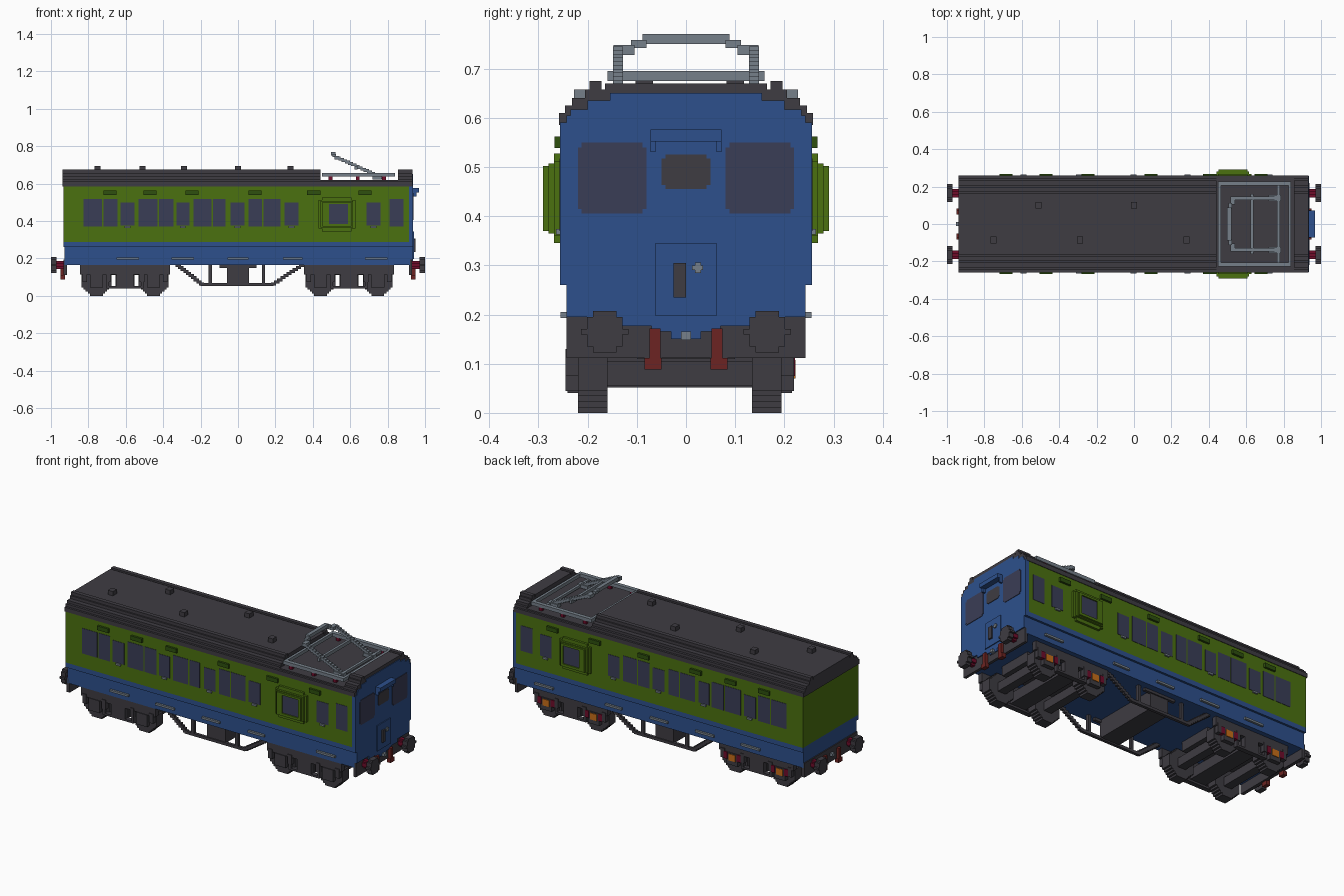
import bpy, bmesh, math
from mathutils import Matrix, Vector

cube = bpy.data.objects.get("Cube")
if cube:
    bpy.data.objects.remove(cube)


def material(name, rgb):
    lin = [((c / 255 + 0.055) / 1.055) ** 2.4 for c in rgb] + [1]
    m = bpy.data.materials.new(name)
    m.use_nodes = True
    m.diffuse_color = lin
    m.node_tree.nodes["Principled BSDF"].inputs["Base Color"].default_value = lin
    return m


GREEN = material("leaf green", (75, 113, 16))
DGREEN = material("dark green", (46, 80, 14))
BLUE = material("blue", (45, 80, 140))
DARK = material("charcoal", (62, 60, 66))
GLASS = material("window slate", (58, 61, 86))
GREY = material("steel grey", (118, 128, 138))
CRIMSON = material("crimson", (112, 12, 42))
BROWN = material("rust red", (108, 36, 34))
ORANGE = material("orange", (200, 110, 25))


def part(name, mat, boxes, sides=False):
    """One object from boxes (x0, x1, y0, y1, z0, z1); sides=True mirrors them across y."""
    boxes = list(boxes)
    if sides:
        boxes += [(a, b, -d, -c, e, f) for a, b, c, d, e, f in boxes]
    bm = bmesh.new()
    for x0, x1, y0, y1, z0, z1 in boxes:
        mid = Vector((x0 + x1, y0 + y1, z0 + z1)) / 2
        bmesh.ops.create_cube(bm, size=1, matrix=Matrix.Translation(mid)
                              @ Matrix.Diagonal((x1 - x0, y1 - y0, z1 - z0, 1)))
    me = bpy.data.meshes.new(name)
    bm.to_mesh(me)
    bm.free()
    me.materials.append(mat)
    ob = bpy.data.objects.new(name, me)
    bpy.context.collection.objects.link(ob)
    return ob


def stairs(a, b, y0, y1, n, sx, sz):
    """Stepped bar from a to b in the xz plane."""
    out = []
    for i in range(n + 1):
        x, z = (a[k] + (b[k] - a[k]) * i / n for k in (0, 1))
        out.append((x - sx / 2, x + sx / 2, y0, y1, z - sz / 2, z + sz / 2))
    return out


def disc(axis, c, r, half, v=0.0117):
    """Stepped disc made of stacked slabs, lying along axis x or y."""
    out, n = [], max(3, round(2 * r / v))
    for i in range(n):
        h = 2 * r / n
        z = -r + h * (i + 0.5)
        w = max(h, round(math.sqrt(max(r * r - z * z, 0)) / h) * h)
        ex = (half, w) if axis == 'x' else (w, half)
        out.append((c[0] - ex[0], c[0] + ex[0], c[1] - ex[1], c[1] + ex[1],
                    c[2] + z - h / 2, c[2] + z + h / 2))
    return out


# Body shell
part("upper_body", GREEN, [(-.932, .92, -.255, .255, .288, .59)])
part("lower_body", BLUE, [(-.932, .92, -.255, .255, .26, .288),
                          (-.928, .92, -.243, .243, .165, .26)])
part("cab_end", BLUE, [(.915, .936, -w, w, a, b) for w, a, b in (
    (.03, .15, .165), (.07, .165, .177), (.13, .177, .195), (.243, .195, .26), (.256, .26, .59),
    (.243, .59, .605), (.235, .605, .617), (.2, .617, .635), (.155, .635, .65))])

# Roof in stepped layers, with a low well under the current collector
layers = ((.258, .585, .61), (.246, .61, .625), (.232, .625, .64), (.205, .64, .657), (.165, .657, .67))
part("roof_main", DARK, [(-.938, .44, -w, w, a, b) for w, a, b in layers])
part("roof_cab", DARK, [(.855, .932, -w, w, a, b) for w, a, b in layers])
part("roof_well", DARK, [(.44, .855, -.258, .258, .585, .61), (.44, .855, -.246, .246, .61, .618)])
part("roof_rails", DARK, [(-.938, .44, .172, .196, .655, .675), (.855, .932, .172, .196, .655, .675)], True)
part("roof_vents", DARK, [(x - .016, x + .016, y - .018, y + .018, .665, .695)
     for x, y in ((-.75, -.085), (-.51, .1), (-.29, -.085), (0, .1), (.28, -.085))])

# Side windows, sills and ventilators
large = [(-.826, -.728), (-.72, -.645), (-.532, -.43), (-.422, -.345), (-.238, -.142),
         (-.134, -.067), (.056, .128), (.136, .227), (.81, .885)]
small = [(-.628, -.553), (-.329, -.26), (-.04, .035), (.249, .323), (.687, .762)]
part("side_windows", GLASS, [(a, b, .25, .257, .37, .517) for a, b in large]
     + [(a, b, .25, .257, .375, .5) for a, b in small], True)
part("window_latches", GREY, [((a + b) / 2 - .015, (a + b) / 2 + .015, .25, .264, .363, .374)
                              for a, b in small], True)
part("ventilators", DGREEN, [(x - .035, x + .035, .25, .267, .538, .562)
     for x in (-.685, -.47, -.246, .09, .405, .678)], True)
part("step_strips", GREY, [(a, b, .24, .255, .193, .205) for a, b in (
    (-.65, -.53), (-.355, -.235), (-.056, .056), (.24, .345), (.68, .8))], True)

# Bulging lookout on each side, with a raised frame
part("lookout", GREEN, [
    (.43, .628, .25, .268, .36, .512), (.45, .608, .25, .268, .345, .527),
    (.442, .616, .25, .28, .365, .507),
    (.452, .486, .25, .291, .37, .502), (.589, .606, .25, .291, .37, .502),
    (.486, .589, .25, .291, .37, .385), (.486, .589, .25, .291, .49, .502)], True)
part("lookout_windows", GLASS, [(.486, .589, .275, .284, .385, .49)], True)

# Cab end details
part("cab_windows", GLASS, [(.93, .939, .08, .22, .415, .54), (.93, .939, .088, .212, .405, .55)], True)
part("cab_panel", DARK, [(.93, .939, -.05, .05, .463, .517), (.93, .939, -.042, .042, .455, .525)])
part("cab_hood", BLUE, [(.93, .968, -.072, .072, .552, .576),
                        (.93, .955, -.072, -.062, .53, .552), (.93, .955, .062, .072, .53, .552)])
part("cab_door", BLUE, [(.93, .941, -.062, .062, .197, .345)])
part("cab_handle", DARK, [(.935, .95, -.025, 0, .235, .305)])
part("cab_knob", GREY, [(.935, .948, .012, .035, .29, .3), (.935, .948, .018, .03, .284, .306)])
part("coupling_hook", GREY, [(s * .94 - .012, s * .94 + .012, -.01, .01, .148, .165) for s in (1, -1)])

# Buffer beams, buffers and hoses at both ends
part("buffer_beams", DARK, [(.914, .93, -.243, .243, .112, .195), (-.934, -.914, -.243, .243, .112, .195)])
heads, shanks, hoses = [], [], []
for s in (1, -1):
    for y in (.165, -.165):
        heads += disc('x', (s * .985, y, .165), .042, .015)
        shanks += disc('x', (s * .95, y, .165), .022, .025)
    x = s * .936
    for t in (1, -1):
        a, b = sorted((t * .052, t * .074))
        hoses.append((x - .012, x + .012, a, b, .1, .172))
        a, b = sorted((t * .05, t * .084))
        hoses.append((x - .012, x + .012, a, b, .088, .112))
part("buffer_heads", DARK, heads)
part("buffer_shanks", CRIMSON, shanks)
part("brake_hoses", BROWN, hoses)

# Bogies: wheels, axles, side frames, springs and axle boxes
YC = -.0125
for name, cx in (("rear", -.604), ("front", .594)):
    wheels, frame, axles = [], [], []
    for dx in (-.153, .153):
        x = cx + dx
        for y in (YC - .177, YC + .177):
            wheels += disc('y', (x, y, .08), .08, .03)
        axles.append((x - .025, x + .025, YC - .15, YC + .15, .055, .105))
        for s in (1, -1):
            a, b = sorted((YC + s * .205, YC + s * .232))
            frame += [(x - .035, x + .035, a, b, .045, .115), (x - .075, x - .05, a, b, .075, .13),
                      (x + .05, x + .075, a, b, .075, .13)]
    for s in (1, -1):
        a, b = sorted((YC + s * .2, YC + s * .228))
        frame += [(cx - .24, cx + .24, a, b, .115, .165), (cx - .1, cx + .1, a, b, .04, .052),
                  (cx - .045, cx + .045, a, b, .05, .12), (cx - .1, cx - .085, a, b, .04, .12),
                  (cx + .085, cx + .1, a, b, .04, .12)]
    axles += [(cx - .05, cx + .05, YC - .2, YC + .2, .052, .112),
              (cx - .2, cx + .2, -.1, .1, .11, .168)]
    part(name + "_wheels", DARK, wheels)
    part(name + "_axles", DARK, axles)
    part(name + "_bogie_frame", DARK, frame)
    part(name + "_axle_covers", ORANGE, [(cx + d - .022, cx + d + .022, .21, .223, .07, .108)
                                         for d in (-.153, .153)])
    part(name + "_springs", CRIMSON, [(cx + d - .012, cx + d + .012, .2, .222, .075, .115)
                                      for d in (-.195, -.111, .111, .195)])

# Underframe trusses and equipment box
truss = [(-.2, .19, .19, .207, .052, .068), (-.157, -.139, .19, .207, .06, .17),
         (.127, .145, .19, .207, .06, .17), (-.1, .1, .19, .207, .15, .17)]
truss += stairs((-.32, .162), (-.195, .064), .19, .207, 9, .028, .016)
truss += stairs((.34, .162), (.19, .064), .19, .207, 9, .028, .016)
part("underframe_truss", DARK, truss, True)
part("equipment_box", DARK, [(-.06, .058, -.2, .2, .06, .17)])

# Current collector on the roof
part("collector_frame", GREY, [(.45, .84, .205, .228, .637, .657)], True)
part("collector_frame_ends", GREY, [(.45, .465, -.228, .228, .637, .657),
                                    (.825, .84, -.228, .228, .637, .657)])
part("collector_insulators", CRIMSON, [(x - .01, x + .01, .208, .225, .612, .64)
                                       for x in (.495, .64, .78)], True)
arms = stairs((.535, .738), (.77, .632), .128, .148, 14, .028, .014)
arms += [(.515, .54, .105, .147, .728, .748), (.505, .525, .08, .112, .742, .758),
         (.72, .785, .122, .155, .622, .642)]
part("collector_arms", GREY, arms, True)
part("collector_bow", GREY, [(.498, .52, -.088, .088, .75, .77)])
part("collector_crossbars", GREY, [(.624, .638, -.16, .16, .675, .695),
                                   (.765, .78, -.21, .21, .625, .64)])
